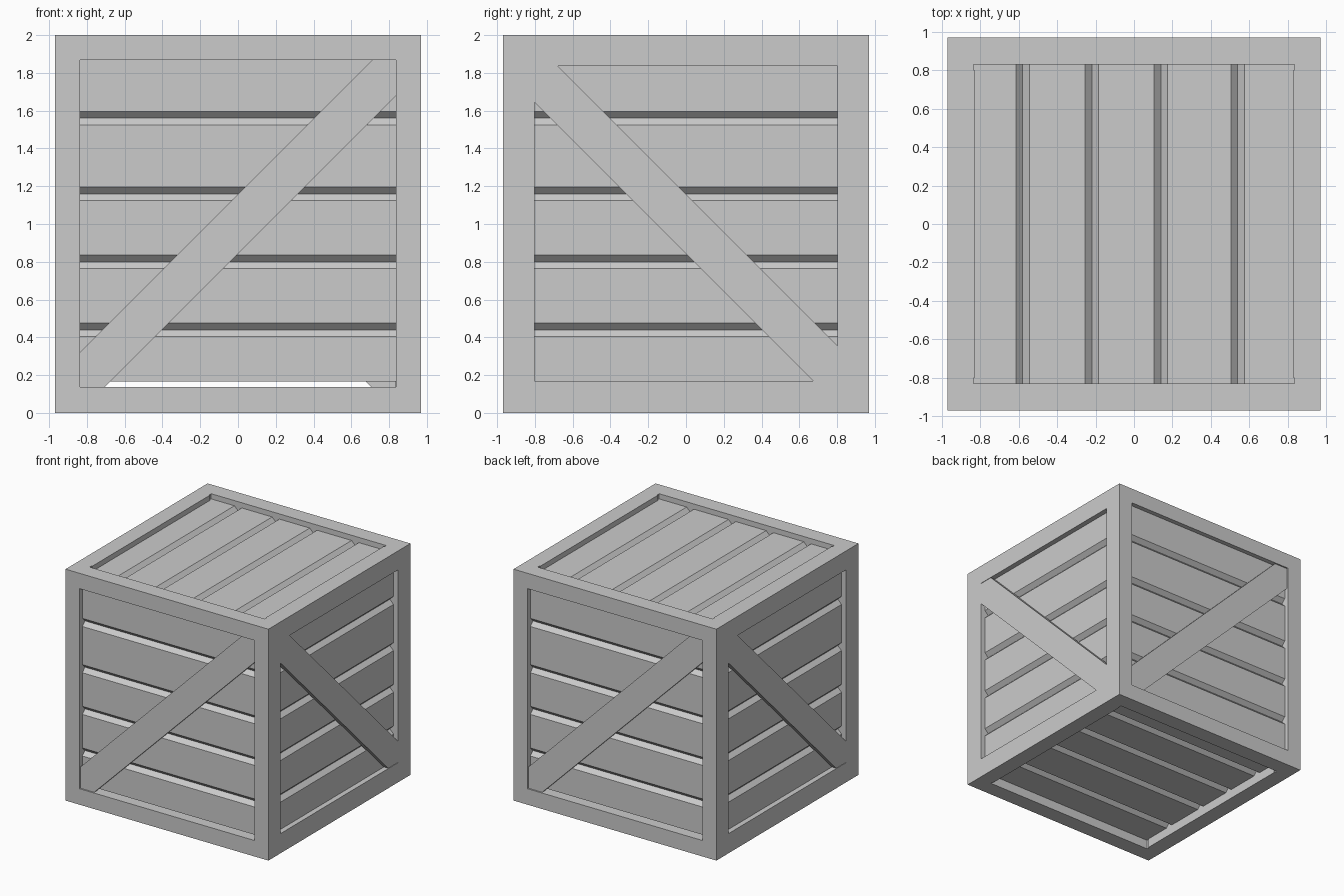
import bpy, bmesh
from mathutils import Matrix, Vector

if "Cube" in bpy.data.objects:
    bpy.data.objects.remove(bpy.data.objects["Cube"])


def prism(name, base, sweep, matrix=Matrix()):
    """Closed prism: planar outline swept along a vector."""
    bm = bmesh.new()
    face = bm.faces.new([bm.verts.new(p) for p in base])
    ext = bmesh.ops.extrude_face_region(bm, geom=[face])
    verts = [g for g in ext["geom"] if isinstance(g, bmesh.types.BMVert)]
    bmesh.ops.translate(bm, verts=verts, vec=sweep)
    bm.transform(matrix)
    bmesh.ops.recalc_face_normals(bm, faces=bm.faces)
    mesh = bpy.data.meshes.new(name)
    bm.to_mesh(mesh)
    bm.free()
    obj = bpy.data.objects.new(name, mesh)
    bpy.context.collection.objects.link(obj)
    return obj


def box(name, lo, hi):
    (x0, y0, z0), (x1, y1, z1) = lo, hi
    base = [(x0, y0, z0), (x1, y0, z0), (x1, y1, z0), (x0, y1, z0)]
    return prism(name, base, (0, 0, z1 - z0))


def side_frame(v, w, origin):
    """Panel space: u along planks, v across planks, w outward."""
    v, w = Vector(v), Vector(w)
    m = Matrix((v.cross(w), v, w)).transposed().to_4x4()
    m.translation = Vector(origin)
    return m


SEAMS = [-0.855, -0.58, -0.22, 0.14, 0.54, 0.855]
HALF, THICK, CH = 0.855, 0.05, 0.035


def planks(name, m):
    # planks touching at V-grooves, outer face on w = 0
    for i, (a, b) in enumerate(zip(SEAMS, SEAMS[1:])):
        ca = CH if i else 0
        cb = CH if i < len(SEAMS) - 2 else 0
        prof = [(a, -THICK), (b, -THICK)]
        prof += [(b, -CH), (b - cb, 0)] if cb else [(b, 0)]
        prof += [(a + ca, 0), (a, -CH)] if ca else [(a, 0)]
        prism(f"{name}_plank_{i + 1}", [(-HALF, v, w) for v, w in prof], (2 * HALF, 0, 0), m)


def brace(name, m, hu, lo, hi, sign, depth, recess):
    # diagonal board clipped to the frame opening, with its ends under the frame
    k, c, e = 0.158, 1.0 - 1.02, 0.004
    lo, hi, hu = lo - 1.02 - e, hi - 1.02 + e, hu + e
    pts = [(-hu, lo), (lo - c + k, lo), (hu, hu + c - k),
           (hu, hi), (hi - c - k, hi), (-hu, -hu + c + k)]
    prism(name, [(sign * u, v, -0.01) for u, v in pts], (0, 0, depth - recess + 0.01), m)


# frame: four posts and rails around every face
for sx, xn in ((-1, "left"), (1, "right")):
    for sy, yn in ((-1, "front"), (1, "back")):
        xs, ys = sorted((sx * 0.837, sx * 0.97)), sorted((sy * 0.803, sy * 0.97))
        box(f"{yn}_{xn}_post", (xs[0], ys[0], 0), (xs[1], ys[1], 2))
for s, fn, sn in ((-1, "front", "left"), (1, "back", "right")):
    p, q = sorted((s * 0.83, s * 0.97))
    for top, n in ((0, "bottom"), (1, "top")):
        z = (1.867, 2) if top else (0, 0.138)
        box(f"{fn}_{n}_rail", (-0.837, p, z[0]), (0.837, q, z[1]))
        z = (1.836, 2) if top else (0, 0.17)
        box(f"{sn}_{n}_rail", (p, -0.803, z[0]), (q, 0.803, z[1]))

# plank walls with one diagonal brace each
for s, fn, sn in ((-1, "front", "left"), (1, "back", "right")):
    m = side_frame((0, 0, 1), (0, s, 0), (0, s * 0.93, 1.02))
    planks(fn, m)
    brace(f"{fn}_brace", m, 0.837, 0.138, 1.867, 1, 0.04, 0.012)
    m = side_frame((0, 0, 1), (s, 0, 0), (s * 0.925, 0, 1.02))
    planks(sn, m)
    brace(f"{sn}_brace", m, 0.803, 0.17, 1.836, -1, 0.045, 0.004)

# lid and floor
planks("lid", side_frame((1, 0, 0), (0, 0, 1), (0, 0, 1.955)))
planks("floor", side_frame((0, -1, 0), (0, 0, -1), (0, 0, 0.08)))
